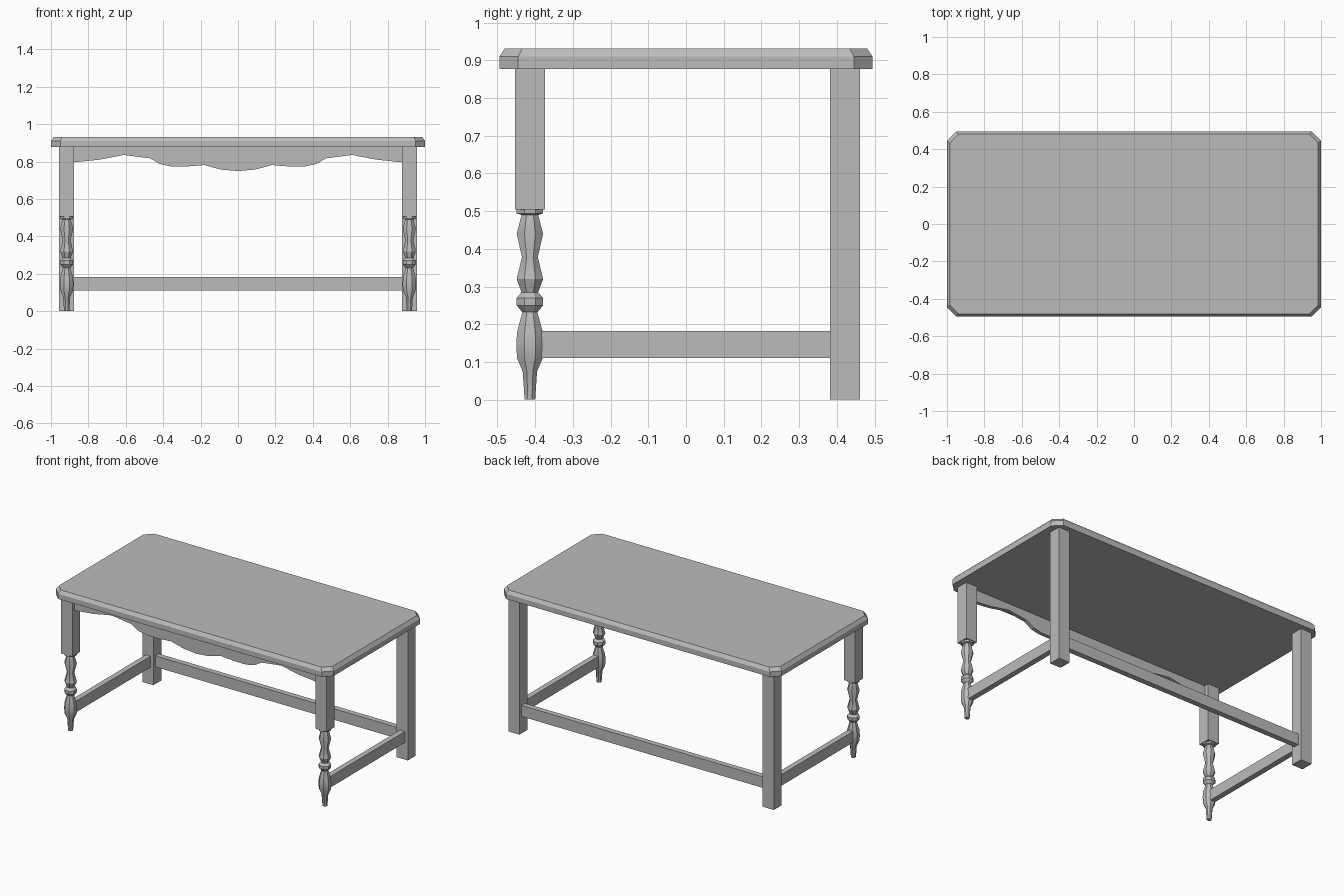
import bpy, bmesh, math

cube = bpy.data.objects.get("Cube")
if cube:
    bpy.data.objects.remove(cube, do_unlink=True)

# One plain grey finish
grey = bpy.data.materials.new("plain_grey")
grey.use_nodes = True
grey.diffuse_color = (0.5, 0.5, 0.5, 1)
grey.node_tree.nodes["Principled BSDF"].inputs["Base Color"].default_value = (0.5, 0.5, 0.5, 1)


def finish(name, bm):
    bmesh.ops.recalc_face_normals(bm, faces=bm.faces[:])
    mesh = bpy.data.meshes.new(name)
    bm.to_mesh(mesh)
    bm.free()
    mesh.materials.append(grey)
    obj = bpy.data.objects.new(name, mesh)
    bpy.context.collection.objects.link(obj)
    return obj


def box(name, x, y, z):
    """Box from (low, high) ranges on each axis."""
    bm = bmesh.new()
    bmesh.ops.create_cube(bm, size=1)
    for v in bm.verts:
        v.co = [(lo + hi) / 2 + c * (hi - lo) for c, (lo, hi) in zip(v.co, (x, y, z))]
    return finish(name, bm)


def loft(name, rings):
    """Skin closed rings of equal length and cap both ends."""
    bm = bmesh.new()
    rows = [[bm.verts.new(p) for p in ring] for ring in rings]
    n = len(rows[0])
    for a, b in zip(rows, rows[1:]):
        for i in range(n):
            j = (i + 1) % n
            bm.faces.new((a[i], a[j], b[j], b[i]))
    bm.faces.new(rows[0])
    bm.faces.new(rows[-1])
    return finish(name, bm)


def clipped_rectangle(hx, hy, cut, z):
    return [(hx, cut - hy, z), (hx, hy - cut, z), (hx - cut, hy, z), (cut - hx, hy, z),
            (-hx, hy - cut, z), (-hx, cut - hy, z), (cut - hx, -hy, z), (hx - cut, -hy, z)]


def octagon(cx, cy, half, z):
    r = half / math.cos(math.pi / 8)
    angles = [math.pi / 8 + i * math.pi / 4 for i in range(8)]
    return [(cx + r * math.cos(a), cy + r * math.sin(a), z) for a in angles]


# Table top with clipped corners and a chamfered upper edge
UNDER = 0.877
loft("table_top", [clipped_rectangle(1, 0.495, 0.05, UNDER),
                   clipped_rectangle(1, 0.495, 0.05, 0.91),
                   clipped_rectangle(0.985, 0.48, 0.046, 0.932)])

# Turned leg outline: height, half width
TURNING = [(0, 0.014), (0.075, 0.019), (0.11, 0.034), (0.145, 0.036), (0.18, 0.034),
           (0.232, 0.02), (0.25, 0.035), (0.27, 0.035), (0.285, 0.022), (0.32, 0.035),
           (0.378, 0.021), (0.44, 0.035), (0.49, 0.022), (0.494, 0.035), (0.507, 0.035)]
IN, OUT = 0.876, 0.956
MID, FRONT_Y, BACK_Y = 0.916, -0.414, 0.422

# Legs and side stretchers, mirrored left and right
for side, s in (("left", 1), ("right", -1)):
    span = sorted((s * IN, s * OUT))
    box(f"back_leg_{side}", span, (0.382, 0.462), (0, UNDER))
    box(f"front_leg_block_{side}", span, (-0.454, -0.374), (0.505, UNDER))
    turned = loft(f"front_leg_turning_{side}",
                  [octagon(s * MID, FRONT_Y, h, z) for z, h in TURNING])
    bpy.ops.object.select_all(action="DESELECT")
    turned.select_set(True)
    bpy.context.view_layer.objects.active = turned
    bpy.ops.object.shade_smooth_by_angle(angle=math.radians(30))
    box(f"side_stretcher_{side}", (s * MID - 0.018, s * MID + 0.018),
        (FRONT_Y + 0.02, 0.382), (0.11, 0.182))

# Back stretcher
box("back_stretcher", (-IN, IN), (BACK_Y - 0.018, BACK_Y + 0.018), (0.11, 0.182))

# Scalloped front apron: half outline, mirrored about the centre
half = [(0, 0.749), (0.09, 0.757), (0.14, 0.77), (0.18, 0.781), (0.27, 0.774), (0.36, 0.774),
        (0.42, 0.787), (0.47, 0.817), (0.54, 0.826), (0.61, 0.835), (0.74, 0.81), (IN, 0.796)]
lower = [(-x, z) for x, z in half[:0:-1]] + half
outline = lower + [(IN, UNDER), (-IN, UNDER)]
loft("front_apron", [[(x, y, z) for x, z in outline] for y in (-0.429, -0.405)])
